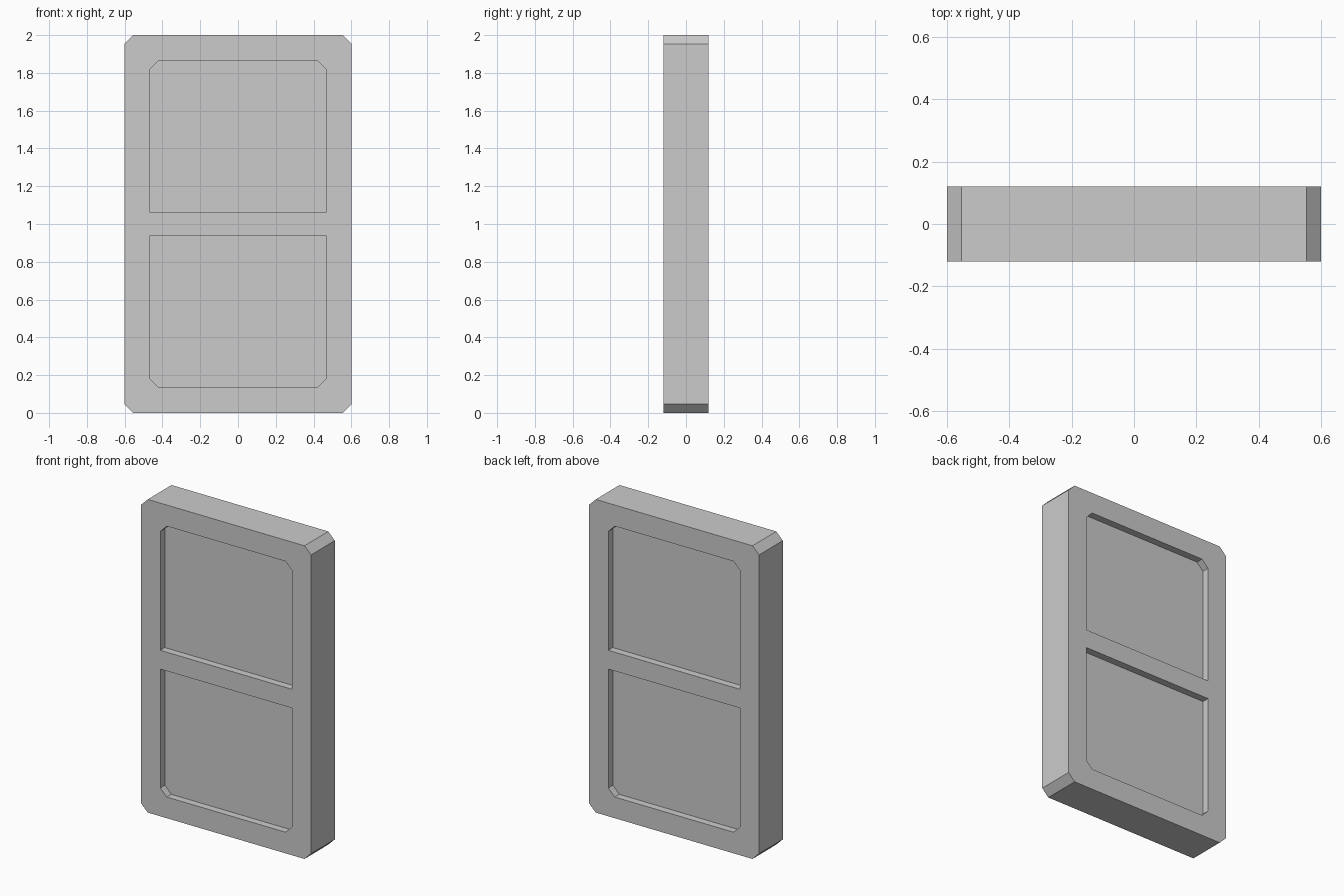
import bpy, bmesh

if "Cube" in bpy.data.objects:
    bpy.data.objects.remove(bpy.data.objects["Cube"])

HALF_W, HEIGHT, HALF_D = 0.6, 2.0, 0.12
BORDER, BAR, RECESS = 0.135, 0.06, 0.046
CHAMFER = 0.046


def prism(name, profile, y0, y1):
    """Extrude an (x, z) outline from y0 to y1."""
    bm = bmesh.new()
    face = bm.faces.new([bm.verts.new((x, y0, z)) for x, z in profile])
    ext = bmesh.ops.extrude_face_region(bm, geom=[face])
    verts = [v for v in ext["geom"] if isinstance(v, bmesh.types.BMVert)]
    bmesh.ops.translate(bm, verts=verts, vec=(0, y1 - y0, 0))
    bmesh.ops.recalc_face_normals(bm, faces=bm.faces)
    mesh = bpy.data.meshes.new(name)
    bm.to_mesh(mesh)
    bm.free()
    obj = bpy.data.objects.new(name, mesh)
    bpy.context.collection.objects.link(obj)
    return obj


def outline(w, z0, z1, low, high):
    """Rectangle with optional chamfers on the low and high corners."""
    c = CHAMFER
    right = [(w - c, z0), (w, z0 + c)] if low else [(w, z0)]
    right += [(w, z1 - c), (w - c, z1)] if high else [(w, z1)]
    return right + [(-x, z) for x, z in reversed(right)]


# Slab with four chamfered corners
slab = prism("door_slab", outline(HALF_W, 0, HEIGHT, True, True), -HALF_D, HALF_D)

# Upper and lower recesses, cut on both faces
mid, w = HEIGHT / 2, HALF_W - BORDER
lower = outline(w, BORDER, mid - BAR, True, False)
upper = outline(w, mid + BAR, HEIGHT - BORDER, False, True)
cutters = []
for profile in (lower, upper):
    for s in (-1, 1):
        cutter = prism("recess_cutter", profile, s * (HALF_D - RECESS), s * (HALF_D + 0.1))
        cutter.hide_render = True
        mod = slab.modifiers.new("recess", "BOOLEAN")
        mod.operation, mod.solver, mod.object = "DIFFERENCE", "EXACT", cutter
        cutters.append(cutter)

# Apply the cuts and remove the cutters
bpy.context.view_layer.update()
result = bpy.data.meshes.new_from_object(
    slab.evaluated_get(bpy.context.evaluated_depsgraph_get()))
slab.modifiers.clear()
slab.data = result
for cutter in cutters:
    bpy.data.objects.remove(cutter)
